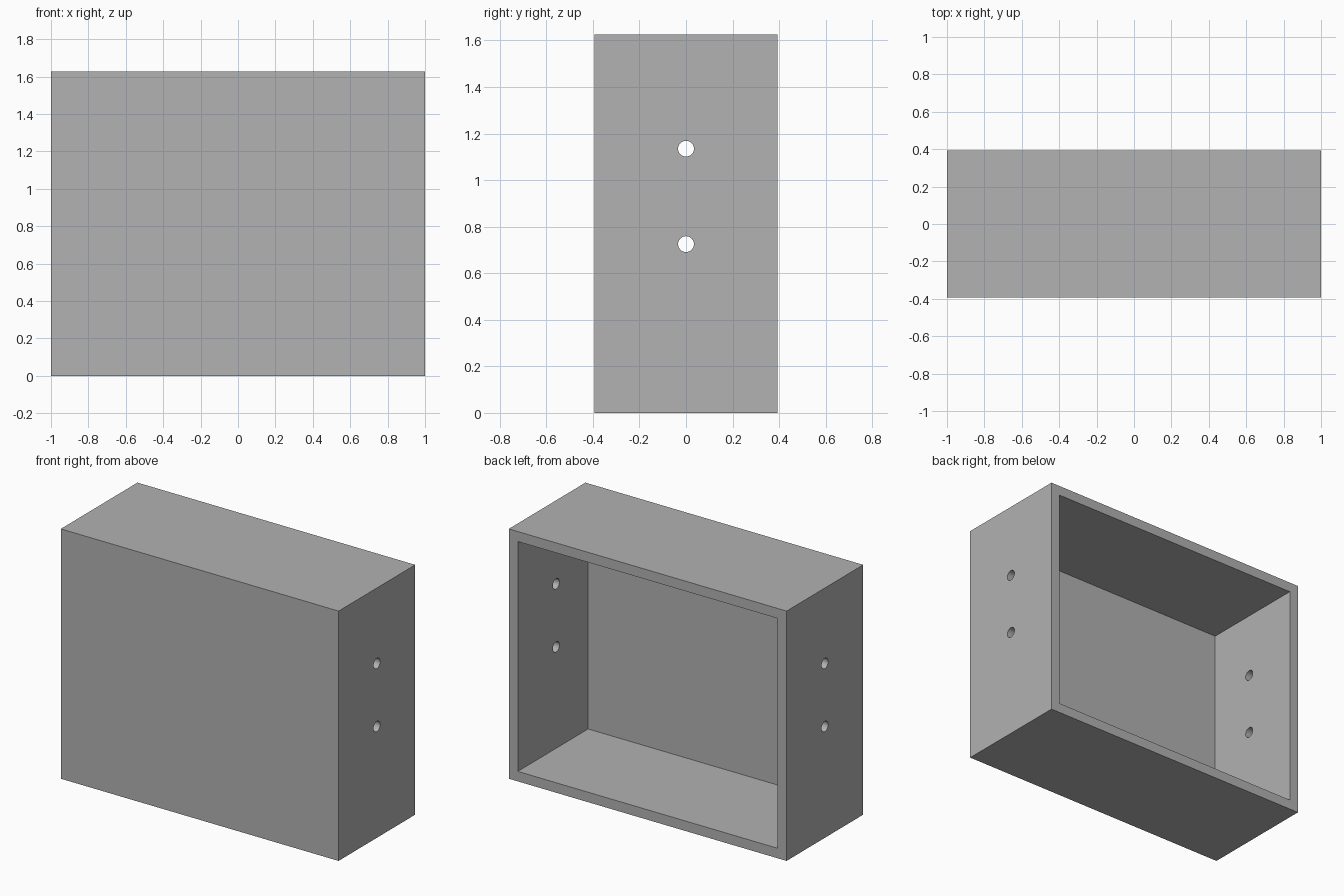
import bpy
import math
from mathutils import Vector

cube = bpy.data.objects.get("Cube")
if cube:
    bpy.data.objects.remove(cube, do_unlink=True)

WIDTH, DEPTH, HEIGHT = 2.0, 0.788, 1.626
WALL = 0.065
HOLE_RADIUS = 0.034
HOLE_HEIGHTS = (0.725, 1.135)

grey = bpy.data.materials.new("plain grey")
grey.use_nodes = True
grey.diffuse_color = (0.445, 0.445, 0.445, 1)
grey.node_tree.nodes["Principled BSDF"].inputs["Base Color"].default_value = grey.diffuse_color


def block(name, low, high):
    low, high = Vector(low), Vector(high)
    bpy.ops.mesh.primitive_cube_add(size=1, location=(low + high) / 2)
    obj = bpy.context.object
    obj.name = name
    obj.scale = high - low
    bpy.ops.object.transform_apply(location=False, rotation=False, scale=True)
    obj.data.materials.append(grey)
    return obj


def cut(target, cutter):
    mod = target.modifiers.new("cut", 'BOOLEAN')
    mod.operation = 'DIFFERENCE'
    mod.solver = 'EXACT'
    mod.object = cutter
    cutter.hide_render = True
    bpy.context.view_layer.objects.active = target
    bpy.ops.object.modifier_apply(modifier=mod.name)
    bpy.data.objects.remove(cutter, do_unlink=True)


# Outer case
x, y = WIDTH / 2, DEPTH / 2
case = block("open_case", (-x, -y, 0), (x, y, HEIGHT))

# Hollow, open at the back
cavity = block("cavity_cutter", (-x + WALL, -y + WALL, WALL),
               (x - WALL, y + WALL, HEIGHT - WALL))
cut(case, cavity)

# Pairs of round holes through both side walls
for z in HOLE_HEIGHTS:
    bpy.ops.mesh.primitive_cylinder_add(vertices=32, radius=HOLE_RADIUS, depth=WIDTH + 0.2,
                                        location=(0, 0, z), rotation=(0, math.pi / 2, 0))
    drill = bpy.context.object
    drill.name = "hole_cutter"
    drill.data.materials.append(grey)
    cut(case, drill)

# Smooth hole walls, crisp box edges
bpy.ops.object.select_all(action='DESELECT')
case.select_set(True)
bpy.context.view_layer.objects.active = case
bpy.ops.object.shade_smooth_by_angle(angle=math.radians(30))
